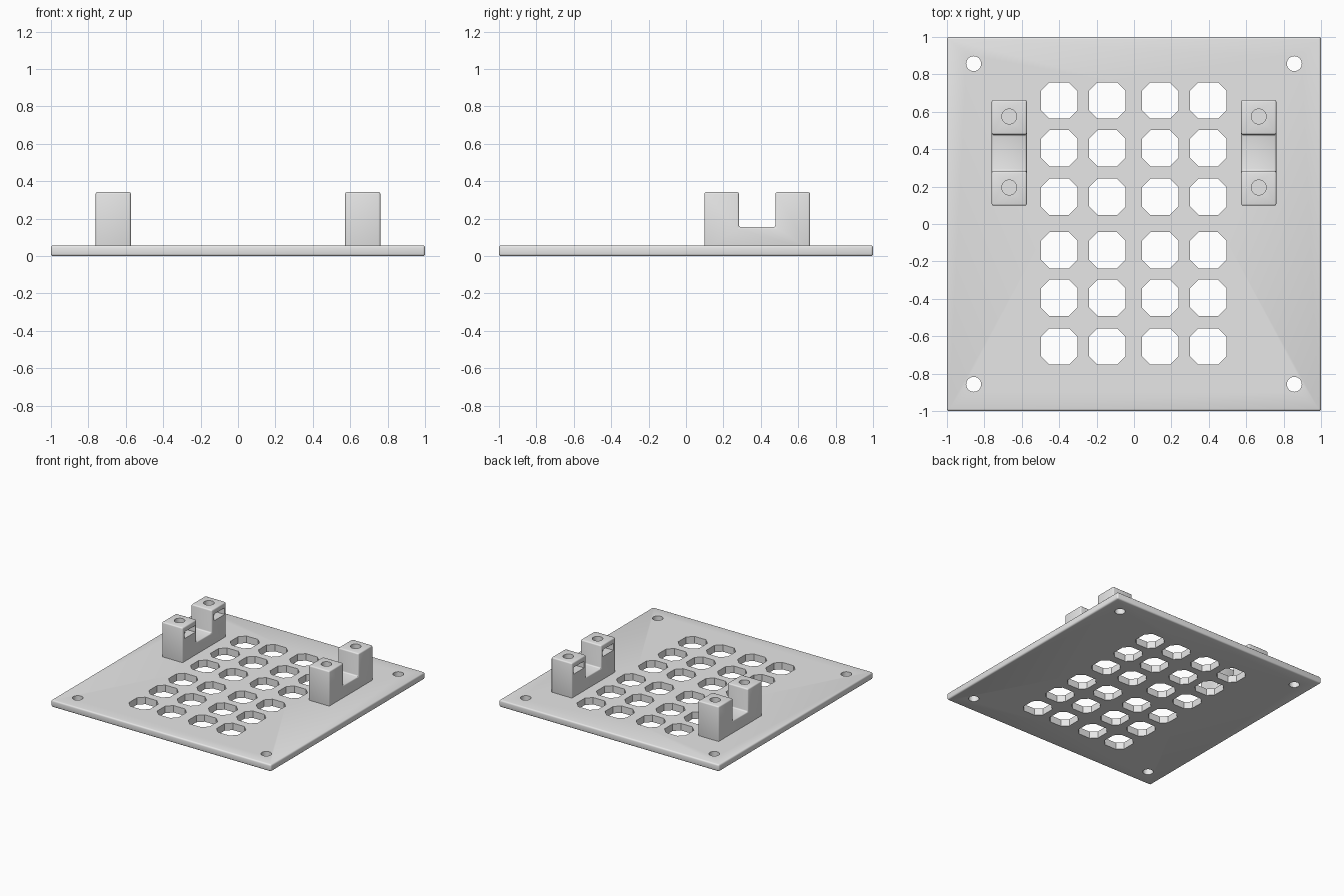
import bpy, bmesh, math

if "Cube" in bpy.data.objects:
    bpy.data.objects.remove(bpy.data.objects["Cube"])

grey = bpy.data.materials.new("light grey")
grey.diffuse_color = (0.8, 0.8, 0.8, 1)
grey.use_nodes = True
grey.node_tree.nodes["Principled BSDF"].inputs["Base Color"].default_value = grey.diffuse_color


def prism(name, outlines, lo, hi, axis='Z', x_mid=0.0):
    """Extrude closed 2D outlines along Z, or along X for (y, z) outlines."""
    bm = bmesh.new()
    for pts in outlines:
        if axis == 'Z':
            vs = [bm.verts.new((a, b, lo)) for a, b in pts]
            step = (0, 0, hi - lo)
        else:
            vs = [bm.verts.new((lo, a, b)) for a, b in pts]
            step = (hi - lo, 0, 0)
        face = bm.faces.new(vs)
        ext = bmesh.ops.extrude_face_region(bm, geom=[face])
        moved = [g for g in ext["geom"] if isinstance(g, bmesh.types.BMVert)]
        bmesh.ops.translate(bm, verts=moved, vec=step)
    bmesh.ops.recalc_face_normals(bm, faces=bm.faces)
    me = bpy.data.meshes.new(name)
    bm.to_mesh(me)
    bm.free()
    me.materials.append(grey)
    ob = bpy.data.objects.new(name, me)
    bpy.context.collection.objects.link(ob)
    return ob


def rect(x0, y0, x1, y1):
    return [(x0, y0), (x1, y0), (x1, y1), (x0, y1)]


def circle(x, y, r, n=32):
    return [(x + r * math.cos(2 * math.pi * i / n),
             y + r * math.sin(2 * math.pi * i / n)) for i in range(n)]


def octagon(x, y, h=0.097, c=0.045):
    k = h - c
    return [(x + a, y + b) for a, b in
            ((h, -k), (h, k), (k, h), (-k, h), (-h, k), (-h, -k), (-k, -h), (k, -h))]


def finish(ob, bevel, cutters):
    """Round the outer edges, cut the openings, bake and shade."""
    bev = ob.modifiers.new("rounding", 'BEVEL')
    bev.width, bev.segments, bev.limit_method = bevel, 3, 'ANGLE'
    for cut in cutters:
        mod = ob.modifiers.new("opening", 'BOOLEAN')
        mod.operation, mod.solver, mod.object = 'DIFFERENCE', 'EXACT', cut
        cut.hide_render = True
    bpy.context.view_layer.update()
    dg = bpy.context.evaluated_depsgraph_get()
    baked = bpy.data.meshes.new_from_object(ob.evaluated_get(dg))
    ob.modifiers.clear()
    ob.data = baked
    for cut in cutters:
        bpy.data.objects.remove(cut)
    bpy.ops.object.select_all(action='DESELECT')
    ob.select_set(True)
    bpy.context.view_layer.objects.active = ob
    bpy.ops.object.shade_smooth_by_angle(angle=math.radians(35))


# Base plate with a grid of chamfered vents and four corner holes
plate = prism("base_plate", [rect(-1, -1, 1, 1)], 0, 0.057)
vents = [octagon(x, y) for x in (-0.4, -0.143, 0.14, 0.397)
         for y in (-0.655, -0.395, -0.14, 0.145, 0.405, 0.66)]
corners = [circle(x, y, 0.04) for x in (-0.857, 0.857) for y in (-0.857, 0.857)]
finish(plate, 0.012, [prism("vent_cutter", vents + corners, -0.1, 0.2)])

# U-shaped mounting brackets with screw holes and inward nut slots
profile = [(0.098, 0.03), (0.663, 0.03), (0.663, 0.342), (0.478, 0.342),
           (0.478, 0.155), (0.283, 0.155), (0.283, 0.342), (0.098, 0.342)]
towers = (0.195, 0.575)
for side, name in ((-1, "left_bracket"), (1, "right_bracket")):
    mid = 0.667 * side
    bracket = prism(name, [profile], mid - 0.094, mid + 0.094, 'X')
    screws = prism("screw_cutter", [circle(mid, y, 0.04) for y in towers], 0.2, 0.5)
    ends = sorted((0.5 * side, mid + 0.07 * side))
    slots = prism("slot_cutter", [rect(y - 0.07, 0.245, y + 0.07, 0.3) for y in towers],
                  ends[0], ends[1], 'X')
    finish(bracket, 0.01, [screws, slots])
